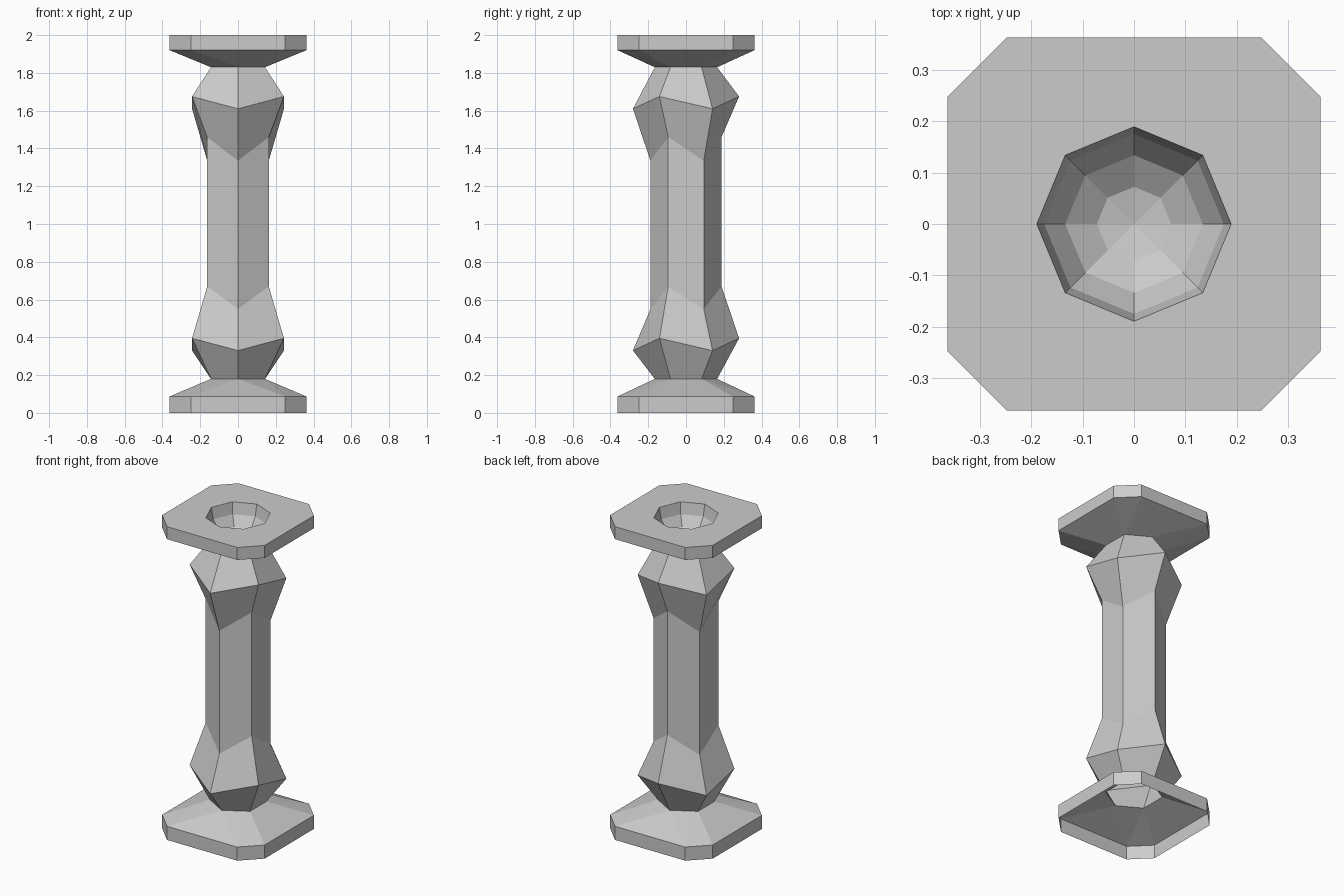
import bpy, bmesh
from math import sin, cos, pi, radians

if "Cube" in bpy.data.objects:
    bpy.data.objects.remove(bpy.data.objects["Cube"])


def finish(name, bm):
    bmesh.ops.remove_doubles(bm, verts=bm.verts, dist=1e-5)
    bmesh.ops.recalc_face_normals(bm, faces=bm.faces)
    mesh = bpy.data.meshes.new(name)
    bm.to_mesh(mesh)
    bm.free()
    obj = bpy.data.objects.new(name, mesh)
    bpy.context.collection.objects.link(obj)
    return obj


def hexagon(r, z_low, z_high):
    # six points starting at the front corner, heights alternating
    return [(r * sin(i * pi / 3), -r * cos(i * pi / 3), z_high if i % 2 else z_low)
            for i in range(6)]


def plate_outline(z, a=0.362, b=0.248):
    # square with cut corners, counter-clockwise
    return [(a, b, z), (b, a, z), (-b, a, z), (-a, b, z),
            (-a, -b, z), (-b, -a, z), (b, -a, z), (a, -b, z)]


def bridge(bm, lower, upper):
    n = len(lower)
    for i in range(n):
        j = (i + 1) % n
        bm.faces.new((lower[i], lower[j], upper[j], upper[i]))


def add_ring(bm, points):
    return [bm.verts.new(p) for p in points]


def plate(bm, z_rim, z_inner, z_neck):
    # upright rim
    rim = add_ring(bm, plate_outline(z_rim))
    inner = add_ring(bm, plate_outline(z_inner))
    bridge(bm, rim, inner)
    # eight-sided to six-sided slope: hull without its flat ends
    pts = add_ring(bm, plate_outline(z_inner) + hexagon(0.165, z_neck, z_neck))
    hull = bmesh.ops.convex_hull(bm, input=pts)
    flat = [f for f in hull["geom"] if isinstance(f, bmesh.types.BMFace)
            and max(v.co.z for v in f.verts) - min(v.co.z for v in f.verts) < 1e-4]
    bmesh.ops.delete(bm, geom=flat, context="FACES")
    return rim


# base plate, hollow underneath
bm = bmesh.new()
plate(bm, 0.0, 0.087, 0.18)
finish("base_plate", bm)

# six-sided column with zigzag bulges
bm = bmesh.new()
profile = [(0.165, 0.18, 0.18), (0.281, 0.33, 0.395), (0.188, 0.55, 0.67),
           (0.188, 1.335, 1.46), (0.281, 1.61, 1.675), (0.165, 1.83, 1.83)]
rings = [add_ring(bm, hexagon(*p)) for p in profile]
for lower, upper in zip(rings, rings[1:]):
    bridge(bm, lower, upper)
finish("column", bm)

# top plate with a half-sphere bowl sunk into it
bm = bmesh.new()
rim = plate(bm, 2.0, 1.92, 1.83)
R = 0.189
bowl = []
for k in range(4):
    t = radians(22.5 * k)
    bowl.append(add_ring(bm, [(R * cos(t) * cos((i + 1) * pi / 4),
                               R * cos(t) * sin((i + 1) * pi / 4),
                               2.0 - R * sin(t)) for i in range(8)]))
for outer, inner in zip([rim] + bowl, bowl):
    bridge(bm, outer, inner)
tip = bm.verts.new((0, 0, 2.0 - R))
for i in range(8):
    bm.faces.new((bowl[-1][i], bowl[-1][(i + 1) % 8], tip))
finish("top_plate", bm)
